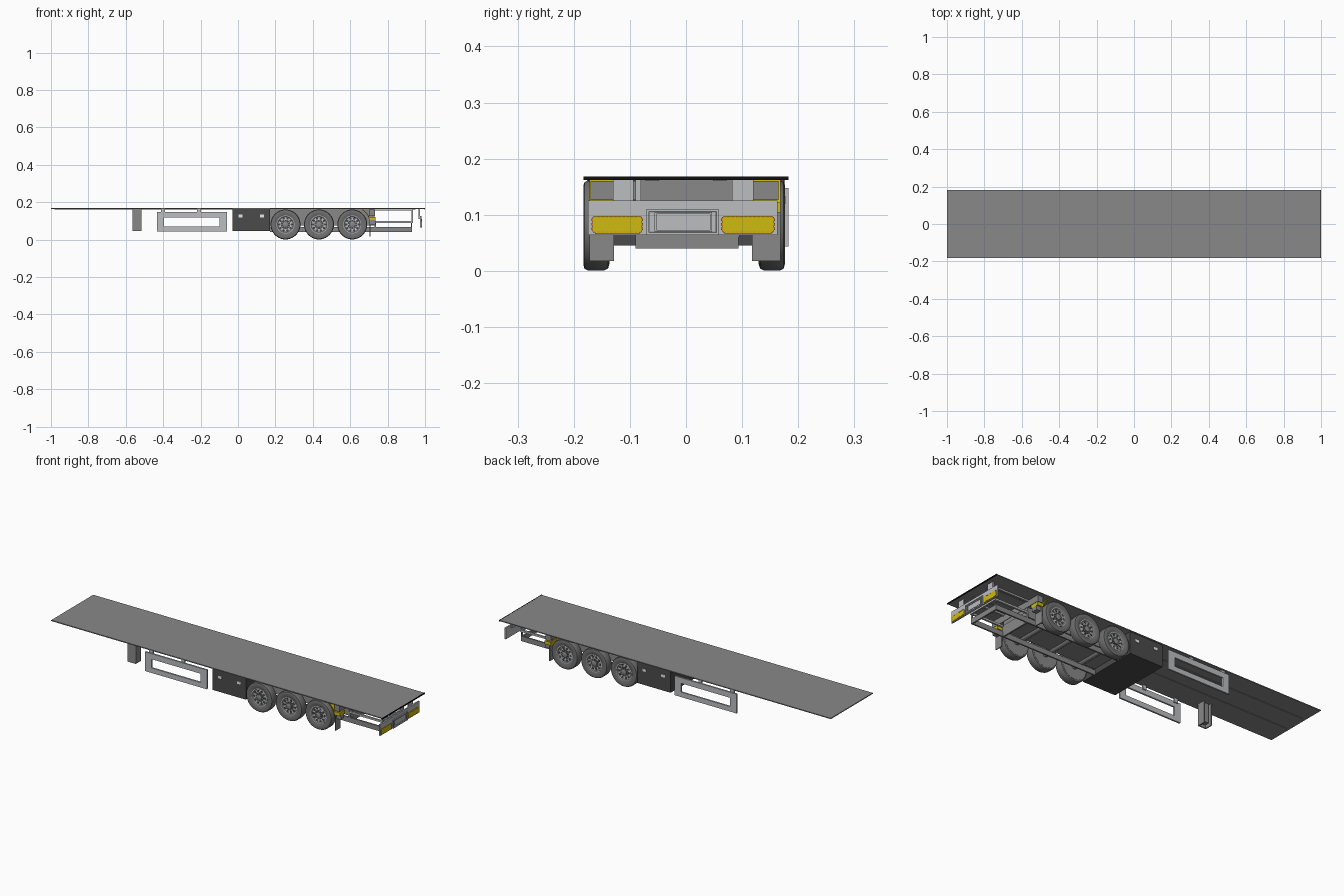
import bpy, bmesh, math
from mathutils import Matrix, Vector

if "Cube" in bpy.data.objects:
    bpy.data.objects.remove(bpy.data.objects["Cube"])


def mat(name, r, g, b):
    m = bpy.data.materials.new(name)
    m.diffuse_color = (r, g, b, 1)
    m.use_nodes = True
    m.node_tree.nodes["Principled BSDF"].inputs["Base Color"].default_value = m.diffuse_color
    return m


GREY = mat("mid_grey", .25, .25, .25)
LIGHT = mat("light_grey", .5, .51, .53)
DARK = mat("dark_grey", .07, .07, .07)
TYRE = mat("tyre_grey", .16, .16, .16)
BLACK = mat("black", .005, .005, .005)
WHITE = mat("white", .85, .85, .85)
YELLOW = mat("yellow", .62, .5, .005)
ORANGE = mat("orange", .75, .28, .01)


def finish(name, bm, m):
    bmesh.ops.recalc_face_normals(bm, faces=bm.faces)
    me = bpy.data.meshes.new(name)
    bm.to_mesh(me)
    bm.free()
    me.materials.append(m)
    ob = bpy.data.objects.new(name, me)
    bpy.context.collection.objects.link(ob)
    return ob


def boxes(name, m, *spans):
    """One object made of boxes, each given as (x0, x1, y0, y1, z0, z1)."""
    bm = bmesh.new()
    for x0, x1, y0, y1, z0, z1 in spans:
        c = Vector((x0 + x1, y0 + y1, z0 + z1)) / 2
        s = Matrix.Diagonal((x1 - x0, y1 - y0, z1 - z0, 1))
        bmesh.ops.create_cube(bm, size=1, matrix=Matrix.Translation(c) @ s)
    return finish(name, bm, m)


def lathe(name, m, profile, cx, cz, side, n=40):
    """Spin (radius, y) points about a cross axis; y is mirrored by side."""
    bm = bmesh.new()
    rings = []
    for r, y in profile:
        rings.append([bm.verts.new((cx + r * math.cos(2 * math.pi * i / n), side * y,
                                    cz + r * math.sin(2 * math.pi * i / n))) for i in range(n)])
    for a, b in zip(rings, rings[1:]):
        for i in range(n):
            j = (i + 1) % n
            bm.faces.new((a[i], a[j], b[j], b[i]))
    bm.faces.new(rings[0])
    bm.faces.new(rings[-1])
    ob = finish(name, bm, m)
    bpy.context.view_layer.objects.active = ob
    ob.select_set(True)
    bpy.ops.object.shade_smooth_by_angle(angle=math.radians(35))
    ob.select_set(False)
    return ob


def studs(name, m, cx, cz, y, radius, size, count, depth):
    """Ring of small round studs facing sideways."""
    bm = bmesh.new()
    for k in range(count):
        a = 2 * math.pi * k / count
        t = Matrix.Translation((cx + radius * math.cos(a), y, cz + radius * math.sin(a)))
        bmesh.ops.create_cone(bm, cap_ends=True, segments=8, radius1=size, radius2=size,
                              depth=depth, matrix=t @ Matrix.Rotation(math.pi / 2, 4, 'X'))
    return finish(name, bm, m)


# Thin deck with black rear edge and shallow beams underneath
boxes("deck", GREY, (-1, .998, -.181, .181, .163, .168))
boxes("deck_rear_edge", BLACK, (.996, 1, -.183, .183, .162, .1685))
boxes("deck_beams", GREY, *[(-.98, .95, y - .012, y + .012, .160, .164) for y in (-.06, .06)])

# Single landing leg on the front side, as an open channel
boxes("landing_leg", GREY, (-.565, -.515, -.145, -.139, .045, .164),
      (-.565, -.559, -.145, -.1, .045, .164), (-.521, -.515, -.145, -.1, .045, .164),
      (-.555, -.525, -.139, -.112, .06, .164))

# Side guards and storage box handles
for s, tag in ((-1, "front"), (1, "back")):
    def ys(a, b):
        return (min(s * a, s * b), max(s * a, s * b))
    g = ys(.174, .183)
    h = ys(.168, .176)
    boxes("side_guard_" + tag, LIGHT,
          (-.433, -.06, *g, .118, .148), (-.433, -.06, *g, .043, .07),
          (-.433, -.395, *g, .07, .118), (-.098, -.06, *g, .07, .118),
          (-.413, -.39, *h, .14, .164), (-.218, -.198, *h, .14, .164))
    boxes("box_handles_" + tag, WHITE, *[(x, x + .022, *ys(.174, .1775), .119, .133) for x in (.003, .117)])

# Full width storage box
boxes("storage_box", DARK, (-.03, .17, -.175, .175, .045, .164))

# Chassis body between the wheels
boxes("chassis", GREY, (.17, .73, -.088, .088, .075, .163))
boxes("lower_rails", GREY, (.17, .93, -.09, -.082, .04, .067), (.17, .93, .086, .094, .04, .067),
      (.922, .93, -.09, .094, .04, .067), (.73, .738, -.09, .094, .04, .1))

# Open rear frame
boxes("rear_frame", LIGHT, *[(x0, x1, y - .005, y + .005, z0, z1)
      for y in (-.085, .09)
      for x0, x1, z0, z1 in ((.73, .935, .155, .164), (.73, .935, .09, .1), (.927, .935, .1, .155))],
      (.927, .935, -.085, .09, .09, .1))
boxes("rear_crossmember", GREY, (.70, .732, -.17, .165, .126, .16))
boxes("frame_posts", GREY, *[(.925, .93, y - .005, y + .005, .06, .095) for y in (-.085, .09)])

# Three axles of wheels
Z = .081
for k, cx in enumerate((.254, .433, .611), 1):
    lathe("axle_%d" % k, GREY, [(.016, -.14), (.016, .14)], cx, Z, 1, 16)
    for s, tag, off in ((-1, "front", .183), (1, "back", .176)):
        name = "%s_%d" % (tag, k)
        lathe("tyre_" + name, TYRE, [(.07, off - .046), (.077, off - .044), (.080, off - .038),
              (.080, off - .008), (.077, off - .002), (.070, off), (.058, off - .001),
              (.048, off - .004), (.046, off - .008)], cx, Z, s)
        lathe("rim_" + name, LIGHT, [(.048, off - .010), (.048, off - .003), (.043, off - .003),
              (.040, off - .007), (.026, off - .007)], cx, Z, s)
        lathe("wheel_inner_disc_" + name, GREY, [(.070, off - .047), (.070, off - .045)], cx, Z, s)
        studs("rim_holes_" + name, DARK, cx, Z, s * (off - .0068), .033, .0065, 10, .002)
        lathe("hub_recess_" + name, DARK, [(.025, off - .008), (.025, off - .0062)], cx, Z, s, 24)
        studs("wheel_nuts_" + name, LIGHT, cx, Z, s * (off - .005), .020, .0025, 10, .004)
        lathe("hub_" + name, GREY, [(.015, off - .008), (.015, off - .002), (.011, off)], cx, Z, s, 20)

# Yellow curved mudguards with grey flaps behind the last wheels
for s, tag, y0, y1 in ((-1, "front", -.172, -.128), (1, "back", .118, .168)):
    bm = bmesh.new()
    rows = []
    for i in range(11):
        a = math.radians(12 + 4.4 * i)
        rows.append([bm.verts.new((.611 + r * math.cos(a), y, Z + r * math.sin(a)))
                     for r, y in ((.094, y0), (.099, y0), (.099, y1), (.094, y1))])
    for p, q in zip(rows, rows[1:]):
        for i in range(4):
            j = (i + 1) % 4
            bm.faces.new((p[i], p[j], q[j], q[i]))
    bm.faces.new(rows[0])
    bm.faces.new(rows[-1])
    finish("mudguard_" + tag, bm, YELLOW)
    boxes("mudguard_lip_" + tag, YELLOW, (.703, .735, y0, y1, .104, .122))
    boxes("mudflap_" + tag, GREY, (.704, .709, y0, y1, .018, .104))
    boxes("mudguard_bracket_" + tag, GREY, (.709, .735, y0 + .008, y1 - .008, .082, .104))

# Rear bumper with uprights and raised plate frame
boxes("bumper", LIGHT, (.972, .980, -.175, .163, .064, .125))
boxes("bumper_uprights", LIGHT, (.965, .972, -.13, -.094, .11, .164), (.965, .972, .082, .12, .11, .164))


def frame(x0, x1, y0, y1, z0, z1, t):
    return [(x0, x1, y0, y1, z0, z0 + t), (x0, x1, y0, y1, z1 - t, z1),
            (x0, x1, y0, y0 + t, z0 + t, z1 - t), (x0, x1, y1 - t, y1, z0 + t, z1 - t)]


boxes("plate_frame", LIGHT, *frame(.98, .985, -.07, .058, .064, .11, .004),
      *frame(.98, .984, -.056, .046, .07, .104, .003))
boxes("plate_frame_shadow_gap", GREY, *frame(.98, .9808, -.066, .054, .068, .106, .002))

# Yellow reflector plates with orange dashed borders
for tag, y0, y1 in (("left", -.167, -.078), ("right", .064, .157)):
    boxes("reflector_" + tag, YELLOW, (.98, .983, y0, y1, .070, .096),
          (.98, .983, y0 + .005, y1 - .005, .066, .098))
    n = 12
    step = (y1 - y0) / n
    dashes = [(.98, .9835, y0 + (i + .2) * step, y0 + (i + .8) * step, z, z + .0025)
              for i in range(n) for z in (.068, .0945)]
    dashes += [(.98, .9835, y - .0015, y + .0015, z, z + .004)
               for y in (y0, y1) for z in (.073, .081, .089)]
    boxes("reflector_dashes_" + tag, ORANGE, *dashes)
